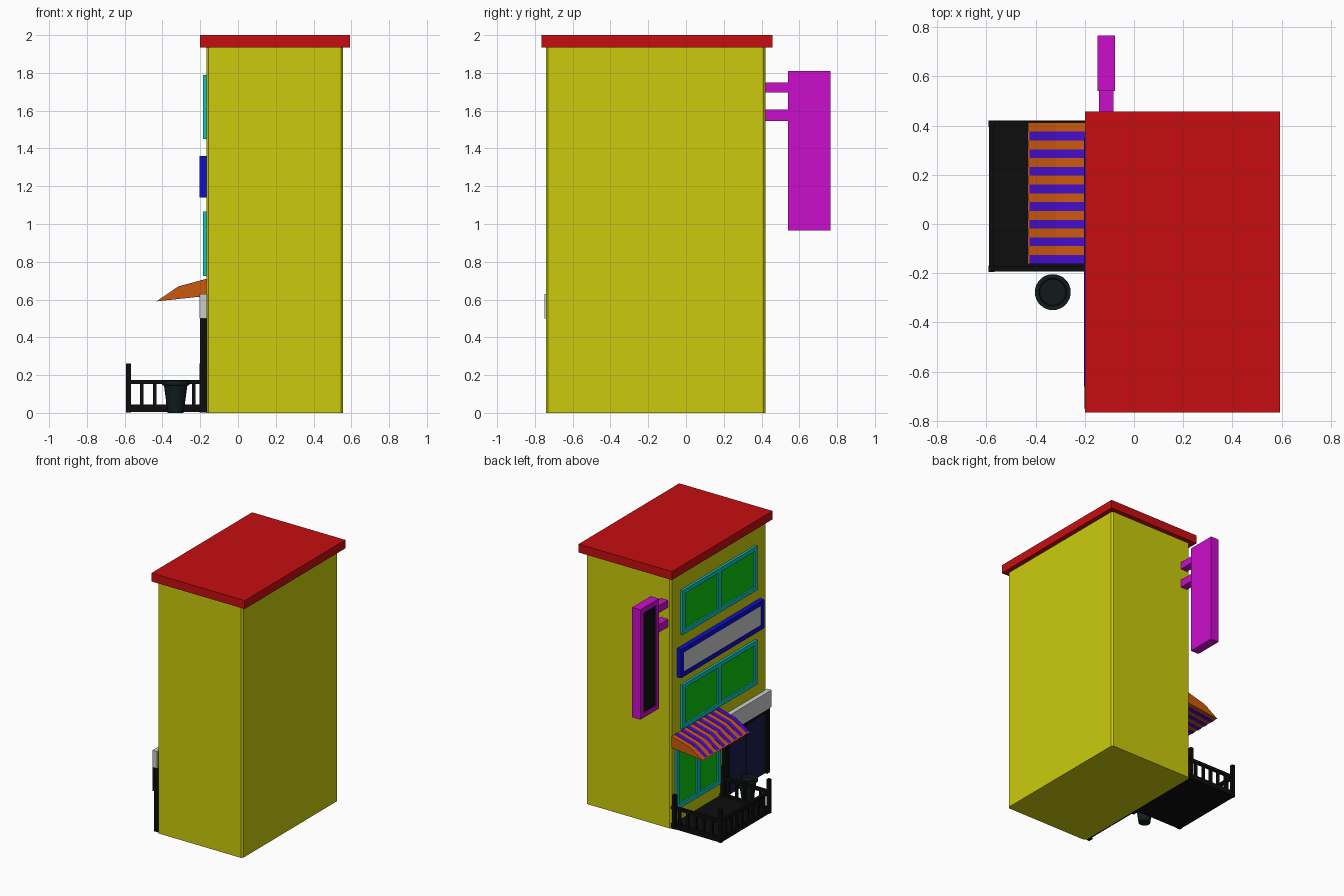
import bpy, bmesh, math

if "Cube" in bpy.data.objects:
    bpy.data.objects.remove(bpy.data.objects["Cube"])

def mat(name, r, g, b):
    m = bpy.data.materials.new(name)
    m.diffuse_color = (r, g, b, 1)
    m.use_nodes = True
    m.node_tree.nodes["Principled BSDF"].inputs["Base Color"].default_value = m.diffuse_color
    return m

YELLOW = mat("yellow", 0.6, 0.6, 0.004)
RED = mat("red", 0.57, 0.004, 0.005)
MAGENTA = mat("magenta", 0.6, 0.004, 0.6)
BLUE = mat("blue", 0.004, 0.004, 0.6)
TEAL = mat("teal", 0.004, 0.55, 0.55)
GREEN = mat("green", 0.003, 0.6, 0.005)
ORANGE = mat("orange", 0.6, 0.1, 0.004)
PURPLE = mat("purple", 0.06, 0.004, 0.6)
BLACK = mat("black", 0.004, 0.004, 0.004)
NAVY = mat("navy", 0.01, 0.01, 0.07)
POT = mat("pot_dark", 0.006, 0.011, 0.012)
SOIL = mat("soil", 0.006, 0.009, 0.011)

def make(name, bm, material=None):
    bmesh.ops.recalc_face_normals(bm, faces=bm.faces)
    me = bpy.data.meshes.new(name)
    bm.to_mesh(me)
    bm.free()
    ob = bpy.data.objects.new(name, me)
    bpy.context.collection.objects.link(ob)
    if material:
        me.materials.append(material)
    return ob

def add_box(bm, x, y, z):
    vs = bmesh.ops.create_cube(bm, size=1)["verts"]
    for v in vs:
        v.co = [a[0] + (c + 0.5) * (a[1] - a[0]) for a, c in zip((x, y, z), v.co)]
    return vs

def boxes(name, specs, material=None):
    bm = bmesh.new()
    for s in specs:
        add_box(bm, *s)
    return make(name, bm, material)

def frame(name, x, y, z, w, material, mullion=False):
    """Rectangular frame lying on a plane that faces -x."""
    bars = [(x, y, (z[0], z[0] + w)), (x, y, (z[1] - w, z[1]))]
    inner = (z[0] + w, z[1] - w)
    bars += [(x, (y[0], y[0] + w), inner), (x, (y[1] - w, y[1]), inner)]
    if mullion:
        c = (y[0] + y[1]) / 2
        bars.append((x, (c - w * 0.6, c + w * 0.6), inner))
    return boxes(name, bars, material)

def prisms(name, profile, spans, material):
    """Extrude an (x, z) profile along y over each span."""
    bm = bmesh.new()
    for y0, y1 in spans:
        a = [bm.verts.new((x, y0, z)) for x, z in profile]
        b = [bm.verts.new((x, y1, z)) for x, z in profile]
        bm.faces.new(a)
        bm.faces.new(b[::-1])
        n = len(profile)
        for i in range(n):
            bm.faces.new((a[i], b[i], b[(i + 1) % n], a[(i + 1) % n]))
    return make(name, bm, material)

WALL = -0.167

# Building body with narrow bevelled corners
bm = bmesh.new()
add_box(bm, (WALL, 0.557), (-0.742, 0.422), (0, 1.94))
upright = [e for e in bm.edges if abs(e.verts[0].co.z - e.verts[1].co.z) > 1]
bmesh.ops.bevel(bm, geom=upright, offset=0.012, segments=1, affect='EDGES')
make("building_body", bm, YELLOW)
boxes("roof_slab", [((-0.2, 0.593), (-0.765, 0.457), (1.935, 2.0))], RED)

# Windows: two wide upper ones and one tall shop window
for name, y, z in (("top_window", (-0.605, 0.305), (1.45, 1.79)),
                   ("middle_window", (-0.605, 0.305), (0.725, 1.065)),
                   ("shop_window", (-0.16, 0.375), (0.13, 0.62))):
    frame(name + "_frame", (-0.185, WALL + 0.01), y, z, 0.032, TEAL, True)
    boxes(name + "_glass", [((-0.173, WALL + 0.01), (y[0] + 0.02, y[1] - 0.02),
                             (z[0] + 0.02, z[1] - 0.02))], GREEN)

# Wide sign between the floors
frame("wide_sign_frame", (-0.204, WALL + 0.01), (-0.66, 0.35), (1.14, 1.36), 0.035, BLUE)
boxes("wide_sign_panel", [((-0.2, WALL + 0.01), (-0.63, 0.32), (1.17, 1.33))])

# Hanging vertical sign with brackets
boxes("hanging_sign_box", [((-0.138, -0.078), (0.54, 0.765), (0.965, 1.81))], MAGENTA)
frame("hanging_sign_frame", (-0.148, -0.137), (0.54, 0.765), (0.965, 1.81), 0.038, MAGENTA)
boxes("hanging_sign_panel", [((-0.145, -0.13), (0.565, 0.74), (0.99, 1.785))], BLACK)
boxes("hanging_sign_brackets", [((-0.142, -0.084), (0.41, 0.55), z)
                                for z in ((1.695, 1.75), (1.545, 1.605))], MAGENTA)

# Entrance: frame, two door leaves, sign board above
boxes("door_frame", [((-0.2, WALL + 0.002), y, (0.003, 0.5))
                     for y in ((-0.735, -0.7), (-0.24, -0.2))]
      + [((-0.2, WALL + 0.002), (-0.7, -0.24), (0.475, 0.5))], BLACK)
boxes("door_leaves", [((-0.182, WALL + 0.01), y, (0.003, 0.475))
                      for y in ((-0.7, -0.473), (-0.467, -0.24))], NAVY)
boxes("door_sign_board", [((-0.204, WALL + 0.002), (-0.75, -0.19), (0.5, 0.63))])

# Striped awning
prisms("awning_body", [(-0.43, 0.592), (-0.315, 0.667), (WALL + 0.01, 0.71), (WALL + 0.01, 0.622)],
       [(-0.162, 0.413)], ORANGE)
P = 0.0358
prisms("awning_stripes",
       [(-0.432, 0.5905), (-0.3155, 0.6695), (WALL + 0.01, 0.7125), (WALL + 0.01, 0.62)],
       [(0.411 - (2 * i + 2) * P, 0.411 - (2 * i + 1) * P) for i in range(8)], PURPLE)

# Terrace deck and railing
X0, X1, Y0, Y1 = -0.579, -0.19, -0.182, 0.408
boxes("terrace_deck", [((-0.59, WALL), (-0.193, 0.42), (0.005, 0.028))], BLACK)
corners = [(X0, Y0), (X0, Y1), (X1, Y0), (X1, Y1)]
boxes("railing_posts", [((x - 0.013, x + 0.013), (y - 0.013, y + 0.013), (0.003, 0.262))
                        for x, y in corners], BLACK)
rails, bars = [], []
for z in ((0.02, 0.045), (0.152, 0.175)):
    for y in (Y0, Y1):
        rails.append(((X0, WALL), (y - 0.011, y + 0.011), z))
    rails.append(((X0 - 0.011, X0 + 0.011), (Y0, Y1), z))
h, zb = 0.009, (0.04, 0.16)
for i in range(1, 6):
    x = X0 + 0.069 * i
    bars += [((x - h, x + h), (y - h, y + h), zb) for y in (Y0, Y1)]
for i in range(1, 9):
    y = Y0 + (Y1 - Y0) * i / 9
    bars.append(((X0 - h, X0 + h), (y - h, y + h), zb))
boxes("railing_rails", rails, BLACK)
boxes("railing_balusters", bars, BLACK)

# Round planter pot, lathed from a profile
def lathe(name, profile, cx, cy, material, n=32):
    bm = bmesh.new()
    rings = [[bm.verts.new((cx + r * math.cos(2 * math.pi * i / n),
                            cy + r * math.sin(2 * math.pi * i / n), z)) for i in range(n)]
             for r, z in profile]
    for a, b in zip(rings, rings[1:]):
        for i in range(n):
            bm.faces.new((a[i], a[(i + 1) % n], b[(i + 1) % n], b[i]))
    bm.faces.new(rings[0][::-1])
    bm.faces.new(rings[-1])
    ob = make(name, bm, material)
    bpy.context.view_layer.objects.active = ob
    ob.select_set(True)
    bpy.ops.object.shade_smooth_by_angle(angle=math.radians(35))
    ob.select_set(False)

lathe("planter_pot", [(0.042, 0), (0.062, 0.145), (0.072, 0.147), (0.073, 0.172),
                      (0.056, 0.172), (0.052, 0.135)], -0.33, -0.277, POT)
lathe("planter_soil", [(0.05, 0.13), (0.053, 0.145)], -0.33, -0.277, SOIL)
